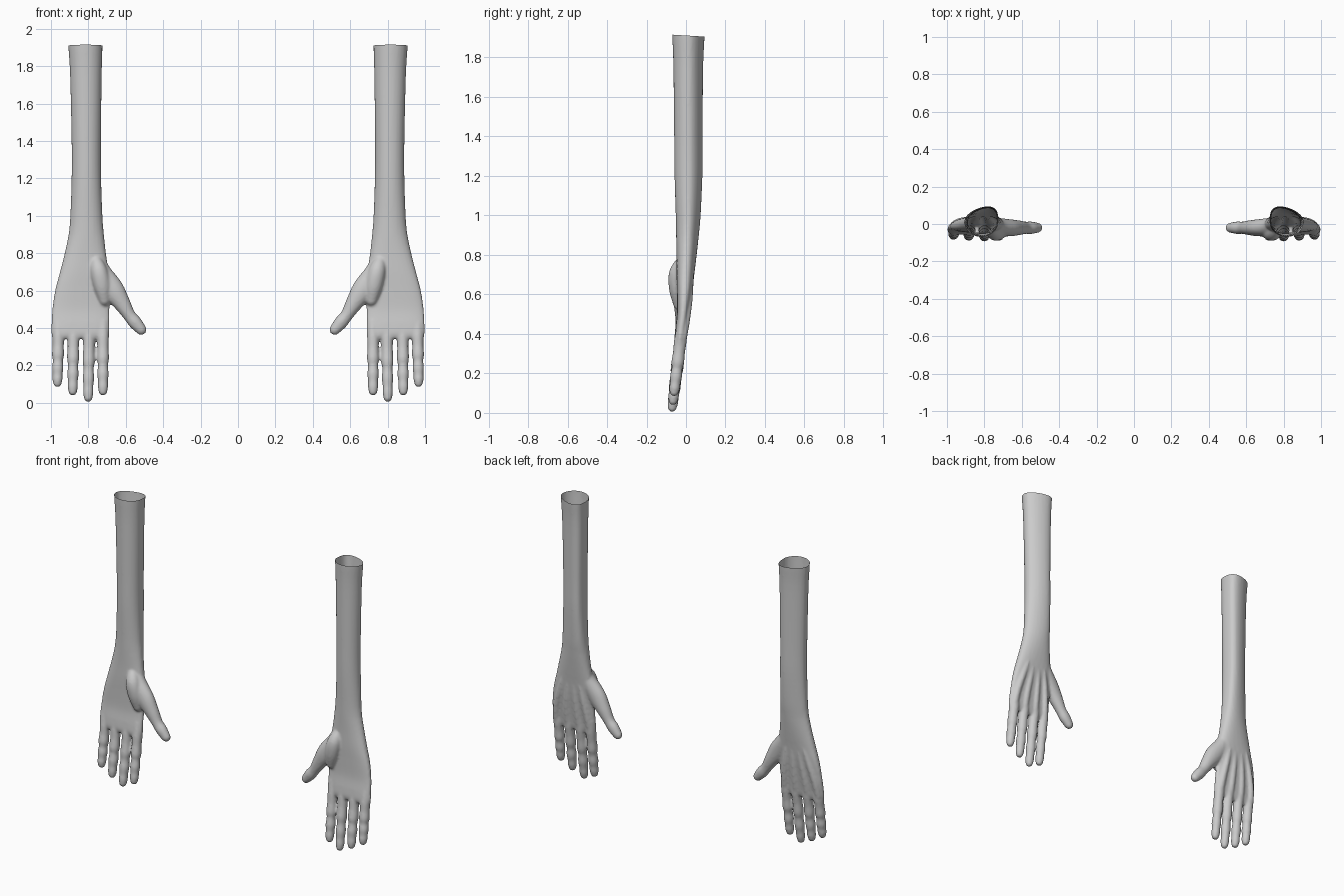
import bpy, bmesh, math
from mathutils import Vector

if "Cube" in bpy.data.objects:
    bpy.data.objects.remove(bpy.data.objects["Cube"])

skin = bpy.data.materials.new("light grey skin")
skin.diffuse_color = (0.6, 0.6, 0.6, 1)
skin.use_nodes = True
skin.node_tree.nodes["Principled BSDF"].inputs["Base Color"].default_value = skin.diffuse_color
N = 28


def loft(bm, rings):
    """Skin a closed solid through a list of point rings."""
    loops = [[bm.verts.new(p) for p in ring] for ring in rings]
    for a, b in zip(loops, loops[1:]):
        for i in range(N):
            j = (i + 1) % N
            bm.faces.new((a[i], a[j], b[j], b[i]))
    bm.faces.new(loops[0][::-1])
    bm.faces.new(loops[-1])


def smooth_path(rows, steps=5):
    """Catmull-Rom interpolation of control rows."""
    out = []
    for i in range(len(rows) - 1):
        p = [rows[max(0, min(len(rows) - 1, k))] for k in (i - 1, i, i + 1, i + 2)]
        for s in range(steps):
            t = s / steps
            out.append([0.5 * (2 * b + (c - a) * t + (2*a - 5*b + 4*c - d) * t*t
                               + (3*b - a - 3*c + d) * t**3) for a, b, c, d in zip(*p)])
    return out + [list(rows[-1])]


def tube(bm, rows):
    """Rounded tube; rows are x, y, z, side radius, depth radius."""
    rows = smooth_path(rows)
    x, y, z, r, d = rows[-1]
    back = Vector(rows[-2][:3])
    tip = (Vector((x, y, z)) - back).normalized()
    for a in (25, 50, 70, 84):                       # domed end
        c, s = math.cos(math.radians(a)), math.sin(math.radians(a))
        p = Vector((x, y, z)) + tip * r * s
        rows.append([*p, r * c, d * c])
    rings = []
    for i, row in enumerate(rows):
        t = (Vector(rows[min(i + 1, len(rows) - 1)][:3]) - Vector(rows[max(i - 1, 0)][:3])).normalized()
        side = t.cross(Vector((0, 1, 0))).normalized()
        depth = side.cross(t)
        rings.append([Vector(row[:3]) + side * row[3] * math.cos(k * math.tau / N)
                      + depth * row[4] * math.sin(k * math.tau / N) for k in range(N)])
    loft(bm, rings)


bm = bmesh.new()

# forearm, wrist and palm: z, inner x, outer x, front y, back y, back skew
arm = [(1.96, .724, .909, -.070, .097, .40), (1.90, .725, .907, -.069, .094, .40),
       (1.75, .729, .898, -.064, .087, .40), (1.40, .733, .890, -.060, .084, .40),
       (1.20, .732, .890, -.058, .083, .40), (1.00, .725, .897, -.052, .074, .35),
       (.90, .717, .906, -.050, .065, .25), (.80, .706, .927, -.048, .054, .15),
       (.70, .692, .952, -.048, .042, .05), (.60, .686, .978, -.046, .030, 0),
       (.50, .687, .993, -.046, .015, 0), (.42, .687, .998, -.055, .003, 0),
       (.37, .688, .998, -.058, -.004, 0), (.345, .692, .994, -.050, -.012, 0)]
rings = []
for z, x0, x1, y0, y1, skew in smooth_path(arm):
    e = 0.75 if z < .65 else min(1, .75 + (z - .65))       # palm is boxier than the arm
    ring = []
    for k in range(N):
        c, s = math.cos(k * math.tau / N), math.sin(k * math.tau / N)
        u = math.copysign(abs(c) ** e, c) - skew * max(0, s) ** 2
        v = math.copysign(abs(s) ** e, s)
        ring.append(((x0 + x1) / 2 + u * (x1 - x0) / 2, (y0 + y1) / 2 + v * (y1 - y0) / 2, z))
    rings.append(ring)
loft(bm, rings)

# fingers with swollen joints, and a tendon ridge running up the back of the hand
for x, tip, base in ((.722, .04, .722), (.801, .003, .797), (.884, .04, .88), (.966, .088, .960)):
    h = (.36 - tip)
    rows = []
    for f, r in ((-.25, .028), (0, .032), (.2, .030), (.38, .0325), (.5, .027),
                 (.64, .0305), (.76, .0265), (.86, .027), (.93, .023)):
        z = .36 - f * h
        rows.append((base + (x - base) * max(0, f), -.073 + .044 * (z / .36), z, r, r * 1.0))
    tube(bm, rows)
    tube(bm, [(.815 + (x - .83) * .3, .025, .80, .012, .012),
              (.825 + (x - .83) * .65, .019, .62, .018, .018),
              (.833 + (x - .833) * .9, .000, .48, .022, .022),
              (x, -.020, .38, .025, .025)])

# thumb with the fleshy mound at its root
tube(bm, [(.755, .005, .79, .03, .03), (.728, -.012, .70, .050, .045), (.672, -.020, .61, .060, .046),
          (.622, -.020, .535, .046, .040), (.582, -.020, .470, .034, .033),
          (.550, -.020, .430, .036, .033), (.518, -.020, .392, .029, .027)])
tube(bm, [(.765, -.015, .78, .025, .025), (.745, -.040, .71, .045, .045),
          (.728, -.046, .63, .046, .040), (.715, -.030, .55, .032, .034)])

mesh = bpy.data.meshes.new("right_hand")
bm.to_mesh(mesh)
bm.free()
hand = bpy.data.objects.new("right_hand", mesh)
bpy.context.collection.objects.link(hand)

# fuse the parts into one skin and soften the joins
fuse = hand.modifiers.new("fuse", 'REMESH')
fuse.mode = 'VOXEL'
fuse.voxel_size = 0.0075
soft = hand.modifiers.new("soften", 'SMOOTH')
soft.factor = 0.5
soft.iterations = 4
fused = bpy.data.meshes.new_from_object(hand.evaluated_get(bpy.context.evaluated_depsgraph_get()))
hand.modifiers.clear()

# cut the arm open at the top
bm = bmesh.new()
bm.from_mesh(fused)
bmesh.ops.bisect_plane(bm, geom=bm.verts[:] + bm.edges[:] + bm.faces[:],
                       plane_co=(0, 0, 1.911), plane_no=(0, .06, 1), clear_outer=True)
for f in bm.faces:
    f.smooth = True
bm.to_mesh(fused)

# mirrored hand
bmesh.ops.scale(bm, vec=(-1, 1, 1), verts=bm.verts)
bmesh.ops.reverse_faces(bm, faces=bm.faces)
other = bpy.data.meshes.new("left_hand")
bm.to_mesh(other)
bm.free()
hand.data = fused
bpy.context.collection.objects.link(bpy.data.objects.new("left_hand", other))
for m in (fused, other):
    m.materials.clear()
    m.materials.append(skin)
